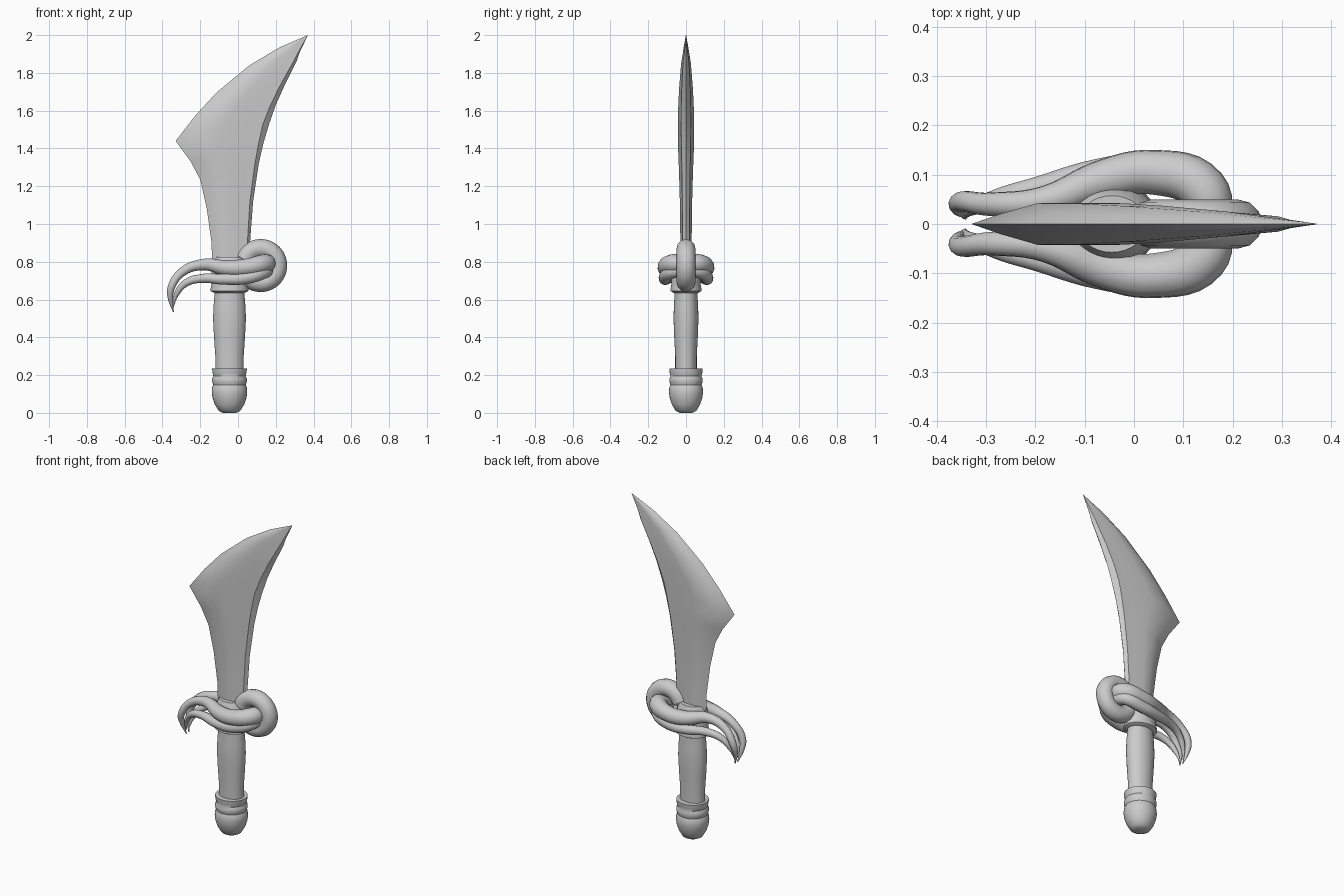
import bpy
from math import sin, cos, radians, tau

if "Cube" in bpy.data.objects:
    bpy.data.objects.remove(bpy.data.objects["Cube"])


def smooth(ob, angle):
    bpy.ops.object.select_all(action='DESELECT')
    bpy.context.view_layer.objects.active = ob
    ob.select_set(True)
    bpy.ops.object.shade_smooth_by_angle(angle=radians(angle))


def loft(name, rings, angle=40):
    """Skin equal-length closed rings and cap both ends."""
    n = len(rings[0])
    verts = [p for r in rings for p in r]
    faces = [(i*n + j, i*n + (j+1) % n, (i+1)*n + (j+1) % n, (i+1)*n + j)
             for i in range(len(rings)-1) for j in range(n)]
    faces += [tuple(reversed(range(n))), tuple(range(len(verts)-n, len(verts)))]
    me = bpy.data.meshes.new(name)
    me.from_pydata(verts, [], faces)
    ob = bpy.data.objects.new(name, me)
    bpy.context.collection.objects.link(ob)
    smooth(ob, angle)
    return ob


def lathe(name, profile, y_scale, cx=-0.045, n=32):
    return loft(name, [[(cx + r*cos(tau*k/n), r*y_scale*sin(tau*k/n), z)
                        for k in range(n)] for r, z in profile])


def tube(name, pts):
    """Tapered tube through (x, y, z, radius) points."""
    cu = bpy.data.curves.new(name, 'CURVE')
    cu.dimensions = '3D'
    cu.bevel_depth = 1.0
    cu.bevel_resolution = 4
    cu.resolution_u = 6
    cu.use_fill_caps = True
    sp = cu.splines.new('BEZIER')
    sp.radius_interpolation = 'CARDINAL'
    sp.bezier_points.add(len(pts) - 1)
    for b, (x, y, z, r) in zip(sp.bezier_points, pts):
        b.co = (x, y, z)
        b.radius = r
        b.handle_left_type = b.handle_right_type = 'AUTO'
    ob = bpy.data.objects.new(name, cu)
    bpy.context.collection.objects.link(ob)
    bpy.ops.object.select_all(action='DESELECT')
    bpy.context.view_layer.objects.active = ob
    ob.select_set(True)
    bpy.ops.object.convert(target='MESH')
    smooth(bpy.context.view_layer.objects.active, 60)


# Blade: cutting-edge point, back-edge point, half thickness
rows = [(-.135, .72, .06, .72, .03), (-.14, .9, .065, .92, .03),
        (-.165, 1.08, .08, 1.12, .032), (-.2, 1.235, .11, 1.32, .037),
        (-.25, 1.33, .135, 1.43, .041), (-.33, 1.44, .165, 1.53, .043),
        (-.225, 1.575, .2, 1.63, .042), (-.115, 1.695, .245, 1.73, .037),
        (.06, 1.84, .31, 1.86, .026), (.22, 1.935, .325, 1.905, .014),
        (.368, 1.999, .37, 2.0, .001)]
section = [(0, 0), (.12, .48), (.27, .98), (.48, 1), (.74, .74), (.93, .6), (1, 0)]
rings = []
for xl, zl, xr, zr, t in rows:
    front = [(xl + (xr-xl)*u, -t*h, zl + (zr-zl)*u) for u, h in section]
    rings.append(front + [(x, -y, z) for x, y, z in front[-2:0:-1]])
loft("blade", rings, 35)

# Handle parts
lathe("grip", [(.075, .2), (.075, .3), (.082, .4), (.087, .5), (.084, .57),
               (.079, .63), (.079, .68)], .76)
lathe("pommel", [(.035, 0), (.058, .012), (.078, .045), (.09, .08), (.094, .11),
                 (.092, .135), (.086, .148), (.092, .165), (.092, .18),
                 (.085, .195), (.09, .212), (.092, .235), (.07, .235)], .96)
lathe("collar", [(.078, .635), (.1, .645), (.1, .66), (.094, .68), (.097, .73),
                 (.09, .79), (.07, .825)], .82)

# Guard ring curling beside the blade
arc = [radians(160 - 20*i) for i in range(17)]
tube("guard_ring", [(.12 + .09*cos(a), 0, .78 + .09*sin(a), .05) for a in arc])

# Twin tendrils on each side, threaded through the ring
upper = [(.155, 0, .79, .045), (.14, .07, .79, .05), (.04, .105, .77, .046),
         (-.06, .09, .767, .042), (-.18, .047, .785, .031),
         (-.29, .04, .75, .024), (-.353, .045, .665, .02),
         (-.357, .03, .6, .013), (-.342, .012, .535, .003)]
lower = [(.155, 0, .76, .035), (.135, .08, .745, .036), (.04, .11, .715, .034),
         (-.08, .102, .708, .029), (-.19, .074, .712, .024),
         (-.275, .052, .688, .02), (-.325, .032, .63, .014),
         (-.345, .014, .56, .004)]
for side, s in (("front", -1), ("back", 1)):
    for level, path in (("upper", upper), ("lower", lower)):
        tube(f"{level}_tendril_{side}", [(x, s*y, z, r) for x, y, z, r in path])
